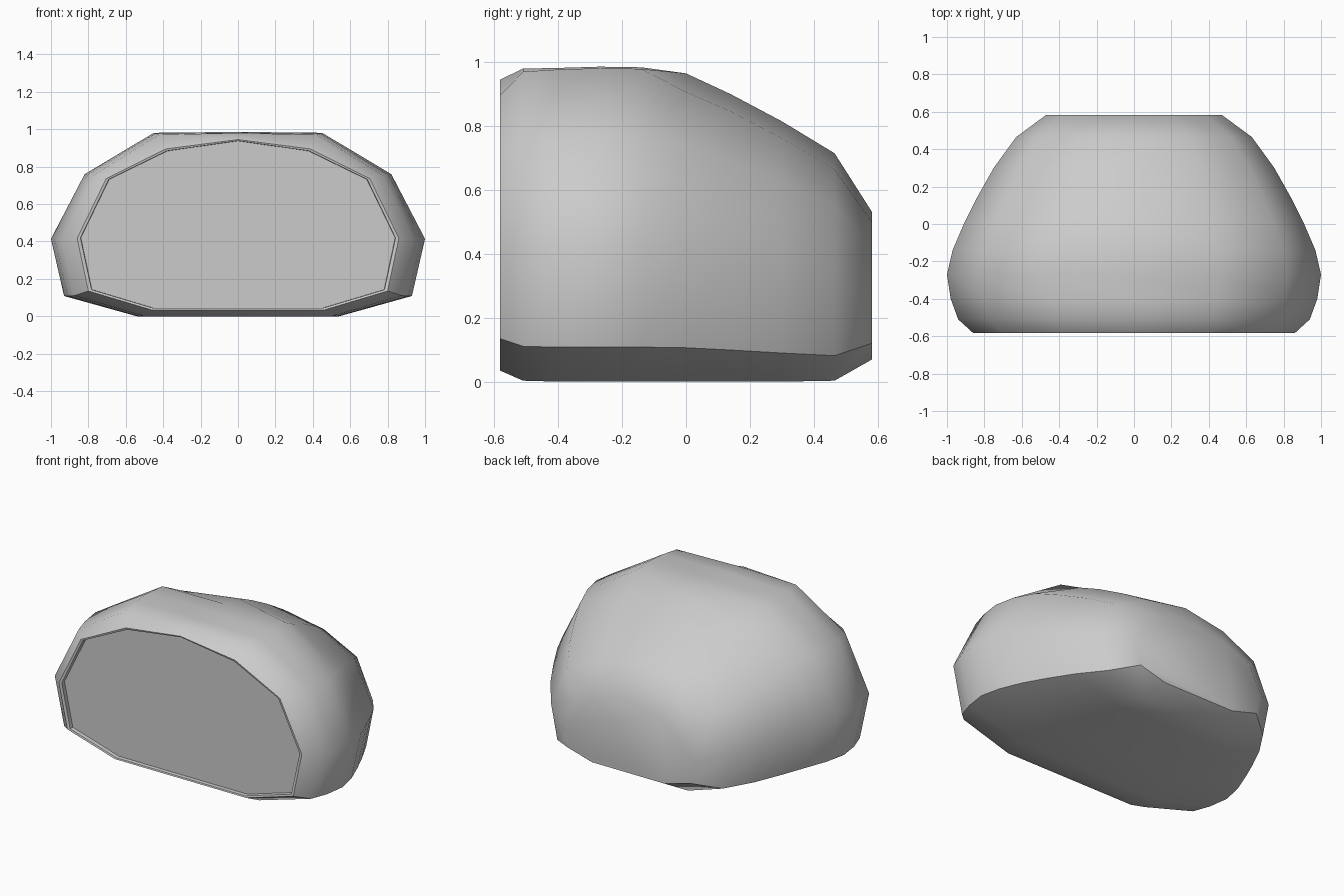
import bpy, bmesh

if "Cube" in bpy.data.objects:
    bpy.data.objects.remove(bpy.data.objects["Cube"])

# Half cross-section as fractions of half width: bottom edge, lower side, widest, upper side, shoulder
XF = (0.54, 0.93, 1.0, 0.82, 0.45)
ZF = (0.0, 0.11, 0.42, 0.77)

# Stations along the body: y, half width, bottom z, ridge z, shoulder height fraction
STATIONS = [
    (-0.583, 0.86, 0.035, 0.945, 0.945),
    (-0.51, 0.94, 0.003, 0.98, 0.99),
    (-0.40, 0.98, 0.0, 0.982, 0.995),
    (-0.27, 1.0, 0.0, 0.986, 0.995),
    (-0.14, 0.97, 0.0, 0.984, 0.995),
    (0.0, 0.91, 0.0, 0.965, 0.94),
    (0.14, 0.84, 0.0, 0.9, 0.94),
    (0.30, 0.75, 0.0, 0.815, 0.935),
    (0.465, 0.63, 0.003, 0.715, 0.93),
    (0.583, 0.47, 0.07, 0.53, 0.93),
]


def ring(bm, y, w, bottom, top, shoulder):
    pts = [(w * x, bottom + f * (top - bottom)) for x, f in zip(XF, ZF + (shoulder,))]
    loop = pts + [(0, top)] + [(-x, z) for x, z in reversed(pts)]
    return [bm.verts.new((x, y, z)) for x, z in loop]


bm = bmesh.new()

# Recessed front panel, its inner wall, then the outer shell
rings = [ring(bm, -0.555, 0.84, 0.045, 0.937, 0.94),
         ring(bm, -0.58, 0.842, 0.044, 0.938, 0.94)]
rings += [ring(bm, *s) for s in STATIONS]
for a, b in zip(rings, rings[1:]):
    n = len(a)
    for i in range(n):
        j = (i + 1) % n
        bm.faces.new((a[i], a[j], b[j], b[i]))

# Front panel and back cap
bm.faces.new(rings[0])
bm.faces.new(rings[-1])
bmesh.ops.recalc_face_normals(bm, faces=bm.faces[:])

mesh = bpy.data.meshes.new("housing")
bm.to_mesh(mesh)
bm.free()
housing = bpy.data.objects.new("housing", mesh)
bpy.context.collection.objects.link(housing)
bpy.context.view_layer.objects.active = housing
housing.select_set(True)
bpy.ops.object.shade_smooth_by_angle(angle=0.75)
